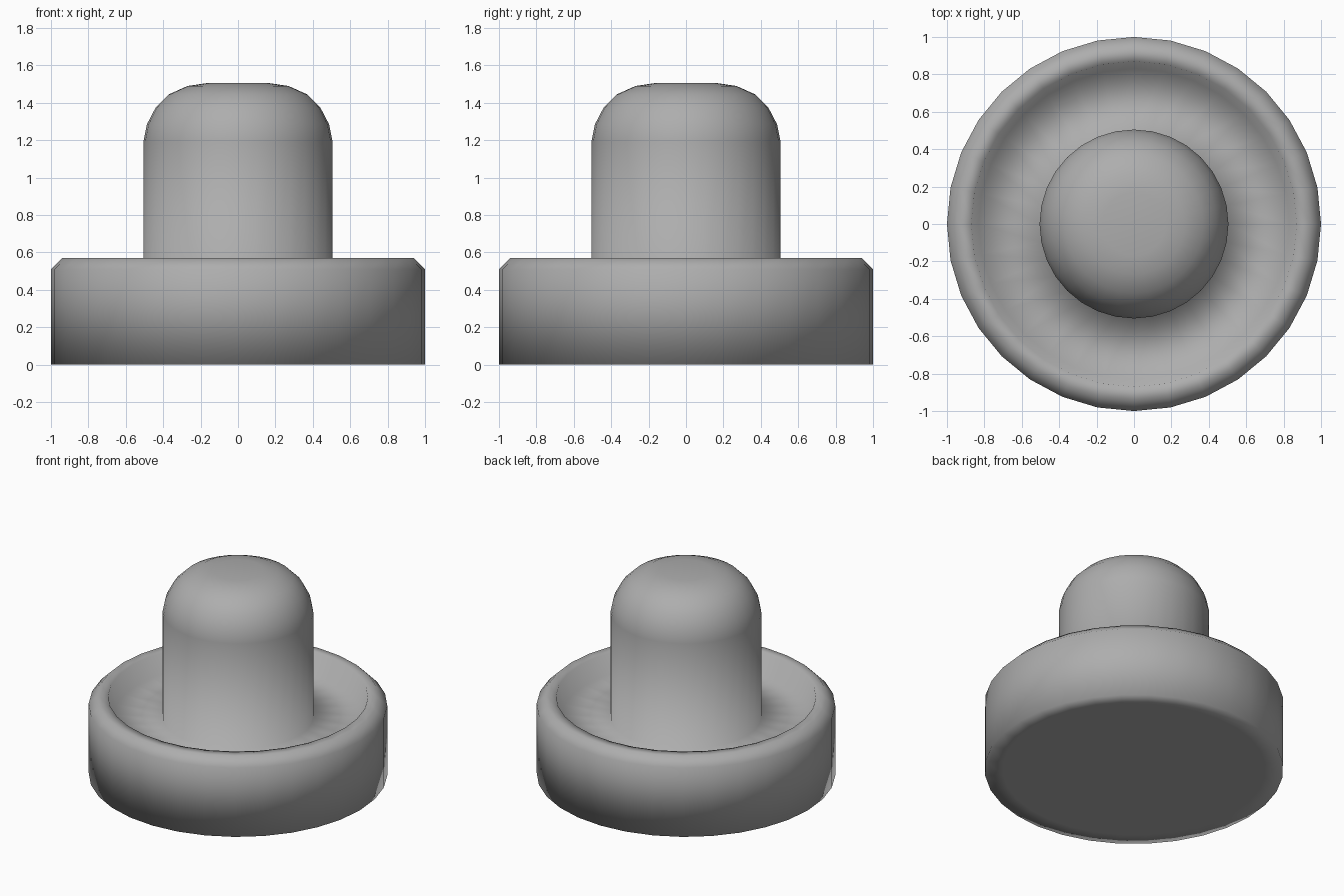
import bpy, bmesh
from math import tau

if "Cube" in bpy.data.objects:
    bpy.data.objects.remove(bpy.data.objects["Cube"])

SIDES = 32

# Half profile (radius, height), from underside centre to top centre
underside = [(0, 0), (0.88, 0), (1, 0)]
rim = [(1, 0.51), (0.94, 0.57), (0.87, 0.57)]
trough = [(0.83, 0.43), (0.505, 0.42)]
stem = [(0.505, 1.195), (0.487, 1.285), (0.44, 1.375),
        (0.37, 1.445), (0.27, 1.49), (0.168, 1.505), (0, 1.505)]


def lathe(name, profile):
    """Revolve a half profile around z into a smooth closed solid."""
    bm = bmesh.new()
    verts = [bm.verts.new((r, 0, z)) for r, z in profile]
    edges = [bm.edges.new(pair) for pair in zip(verts, verts[1:])]
    bmesh.ops.spin(bm, geom=verts + edges, cent=(0, 0, 0), axis=(0, 0, 1),
                   angle=tau, steps=SIDES, use_merge=False)
    bmesh.ops.remove_doubles(bm, verts=bm.verts[:], dist=0.0005)
    bmesh.ops.recalc_face_normals(bm, faces=bm.faces[:])
    for face in bm.faces:
        face.smooth = True
    mesh = bpy.data.meshes.new(name)
    bm.to_mesh(mesh)
    bm.free()
    obj = bpy.data.objects.new(name, mesh)
    bpy.context.collection.objects.link(obj)
    return obj


# Dish with raised rim and rounded central stem, one continuous surface
body = lathe("dish_with_stem", underside + rim + trough + stem)

# Darker grey
grey = bpy.data.materials.new("dark_grey")
grey.diffuse_color = (0.42, 0.42, 0.42, 1)
grey.use_nodes = True
grey.node_tree.nodes["Principled BSDF"].inputs["Base Color"].default_value = grey.diffuse_color
body.data.materials.append(grey)
